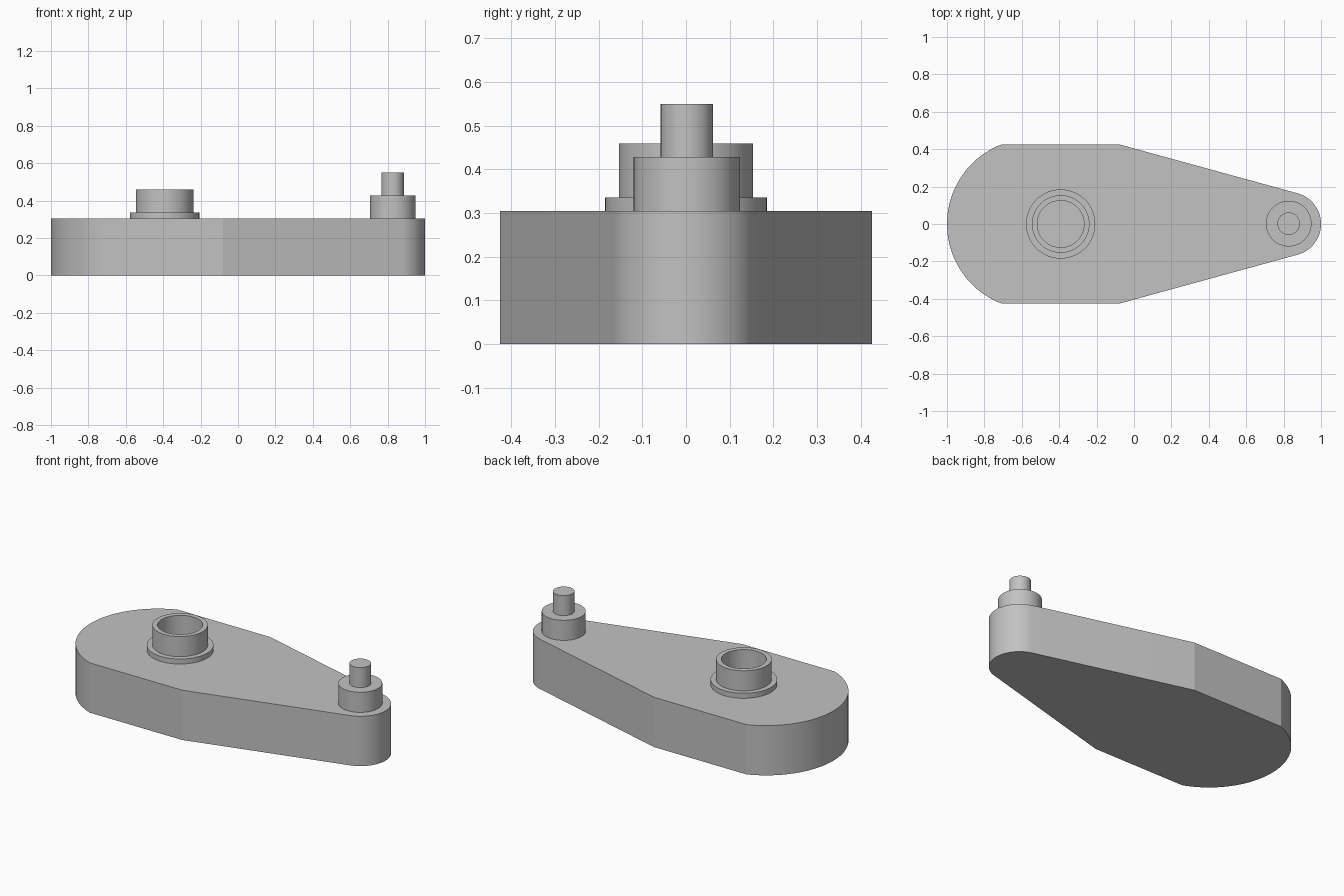
import bpy, bmesh, math
from mathutils import Vector

cube = bpy.data.objects.get("Cube")
if cube:
    bpy.data.objects.remove(cube, do_unlink=True)

grey = bpy.data.materials.new("plain grey")
grey.use_nodes = True
colour = (0.54, 0.54, 0.54, 1)
grey.diffuse_color = colour
grey.node_tree.nodes["Principled BSDF"].inputs["Base Color"].default_value = colour


def finish(name, bm, location=(0, 0, 0)):
    """Turn a bmesh into a named object with crisp edges and smooth curves."""
    bmesh.ops.recalc_face_normals(bm, faces=bm.faces)
    mesh = bpy.data.meshes.new(name)
    bm.to_mesh(mesh)
    bm.free()
    mesh.materials.append(grey)
    obj = bpy.data.objects.new(name, mesh)
    obj.location = location
    bpy.context.collection.objects.link(obj)
    bpy.ops.object.select_all(action='DESELECT')
    obj.select_set(True)
    bpy.context.view_layer.objects.active = obj
    bpy.ops.object.shade_smooth_by_angle(angle=math.radians(12))
    return obj


def lathe(name, profile, location, steps=64):
    """Spin a (radius, height) profile around the vertical axis."""
    bm = bmesh.new()
    verts = [bm.verts.new((r, 0, z)) for r, z in profile]
    edges = [bm.edges.new(pair) for pair in zip(verts, verts[1:])]
    bmesh.ops.spin(bm, geom=verts + edges, cent=(0, 0, 0), axis=(0, 0, 1),
                   angle=math.tau, steps=steps)
    bmesh.ops.remove_doubles(bm, verts=bm.verts, dist=0.0001)
    return finish(name, bm, location)


def arc(cx, radius, start, end, steps):
    return [(cx + radius * math.cos(start + (end - start) * i / steps),
             radius * math.sin(start + (end - start) * i / steps))
            for i in range(steps + 1)]


HEIGHT = 0.305
HALF_WIDTH = 0.426
BIG_X, BIG_R = -0.544, 0.456
TIP_X, TIP_R = 0.83, 0.17

# Arm body: wide round end, parallel flanks, tapering to a small round tip
shoulder = Vector((-0.08, HALF_WIDTH))
to_tip = Vector((TIP_X, 0)) - shoulder
tip_angle = (math.atan2(to_tip.y, to_tip.x)
             + math.asin(TIP_R / to_tip.length) + math.pi / 2)
big_angle = math.pi - math.asin(HALF_WIDTH / BIG_R)
outline = arc(TIP_X, TIP_R, -tip_angle, tip_angle, 32)
outline.append(tuple(shoulder))
outline += arc(BIG_X, BIG_R, big_angle, math.tau - big_angle, 40)
outline.append((shoulder.x, -shoulder.y))

bm = bmesh.new()
base = bm.faces.new([bm.verts.new((x, y, 0)) for x, y in outline])
top = bmesh.ops.extrude_face_region(bm, geom=[base], use_keep_orig=True)
bmesh.ops.translate(bm, vec=(0, 0, HEIGHT),
                    verts=[v for v in top["geom"] if isinstance(v, bmesh.types.BMVert)])
finish("arm_body", bm)

# Flanged hollow collar over the wide end
lathe("collar", [(0.185, 0), (0.185, 0.031), (0.154, 0.031), (0.154, 0.154),
                 (0.125, 0.154), (0.125, 0.002), (0, 0.002)],
      (-0.392, 0, HEIGHT))

# Stepped boss and pin over the tip
lathe("stepped_pin", [(0.122, 0), (0.122, 0.123), (0.06, 0.123),
                      (0.06, 0.245), (0, 0.245)],
      (0.827, 0.002, HEIGHT))
